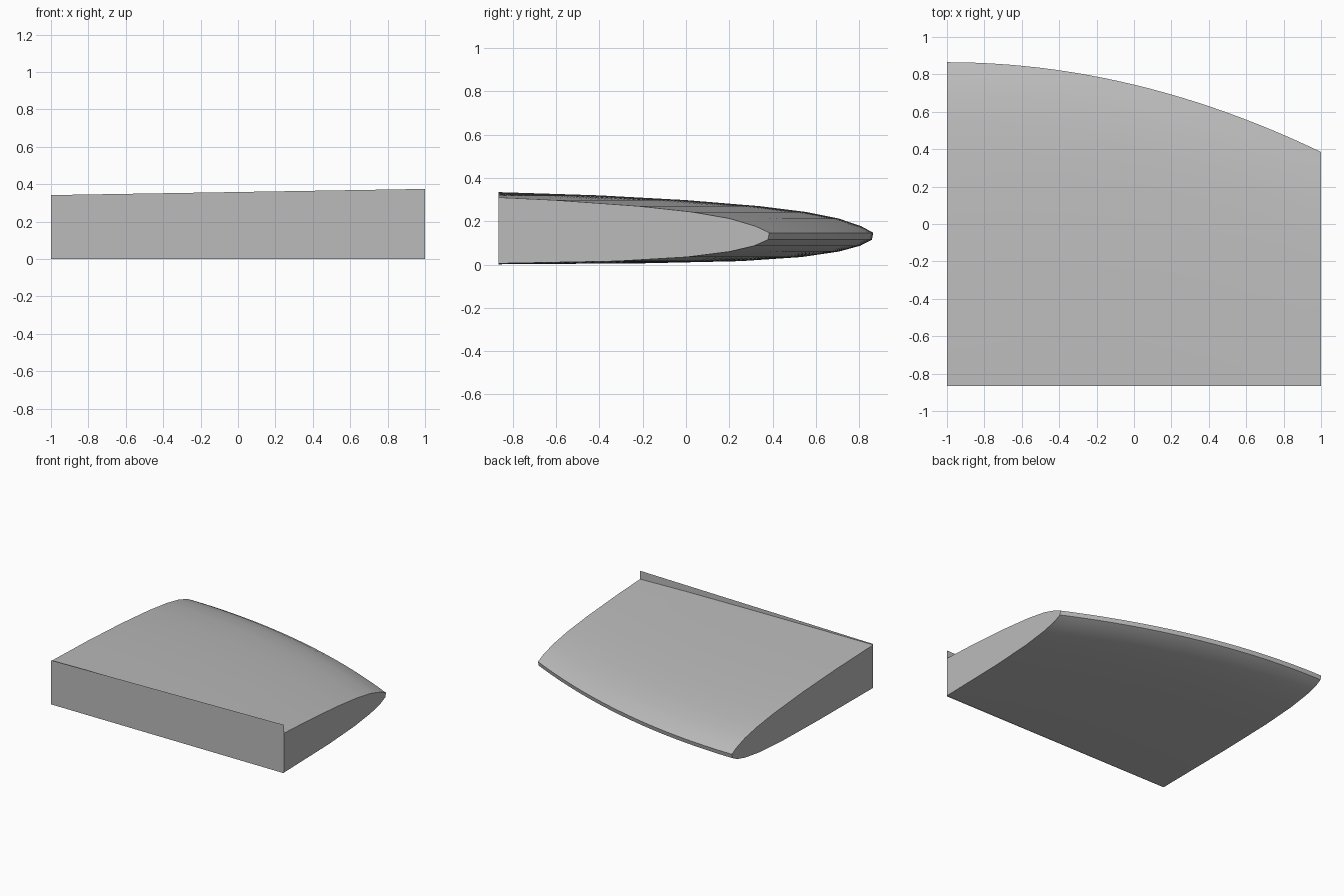
import bpy, bmesh
from mathutils import Vector

if "Cube" in bpy.data.objects:
    bpy.data.objects.remove(bpy.data.objects["Cube"], do_unlink=True)

FRONT = -0.865
STATIONS = 24

grey = bpy.data.materials.new("plain_grey")
grey.use_nodes = True
colour = (0.5, 0.5, 0.5, 1)
grey.diffuse_color = colour
grey.node_tree.nodes["Principled BSDF"].inputs["Base Color"].default_value = colour


def make_object(name, bm):
    mesh = bpy.data.meshes.new(name)
    bm.to_mesh(mesh)
    bm.free()
    mesh.materials.append(grey)
    obj = bpy.data.objects.new(name, mesh)
    bpy.context.collection.objects.link(obj)
    return obj


# Section: distance ahead of the blunt edge, height (top front to bottom front)
section = [(1.8, 0.337), (1.27, 0.32), (0.865, 0.298), (0.525, 0.27), (0.31, 0.243),
           (0.16, 0.213), (0.055, 0.177), (0, 0.147), (0.006, 0.115), (0.06, 0.087),
           (0.16, 0.06), (0.33, 0.035), (0.61, 0.016), (1.06, 0.006), (1.8, 0.001)]

# Body: sections swept along the curved blunt edge, trimmed flat at the front
bm = bmesh.new()
rings = []
for i in range(STATIONS + 1):
    s = 2 * i / STATIONS
    edge_y = 0.865 - 0.12 * s * s
    stretch = 1 + 0.075 * s
    rings.append([bm.verts.new((s - 1, edge_y - d * stretch, z)) for d, z in section])
for a, b in zip(rings, rings[1:]):
    for j in range(len(section) - 1):
        bm.faces.new((a[j], a[j + 1], b[j + 1], b[j]))
for ring in (rings[0], rings[-1]):
    bm.faces.new(ring)
bmesh.ops.bisect_plane(bm, geom=bm.verts[:] + bm.edges[:] + bm.faces[:],
                       plane_co=Vector((0, FRONT, 0)), plane_no=Vector((0, -1, 0)),
                       clear_outer=True)
bmesh.ops.recalc_face_normals(bm, faces=bm.faces[:])
# The front is open, so make sure the sheet faces outward
top_face = max(bm.faces, key=lambda f: f.calc_center_median().z)
if top_face.normal.z < 0:
    bmesh.ops.reverse_faces(bm, faces=bm.faces[:])
body = make_object("wing_body", bm)
bpy.ops.object.select_all(action="DESELECT")
body.select_set(True)
bpy.context.view_layer.objects.active = body
bpy.ops.object.shade_smooth_by_angle(angle=0.5)

# Front plate: thin sheet closing the front, rising above the body at the left
bm = bmesh.new()
corners = [(-1, 0), (1, 0), (1, 0.375), (-1, 0.342)]
bm.faces.new([bm.verts.new((x, FRONT, z)) for x, z in corners])
make_object("front_plate", bm)
